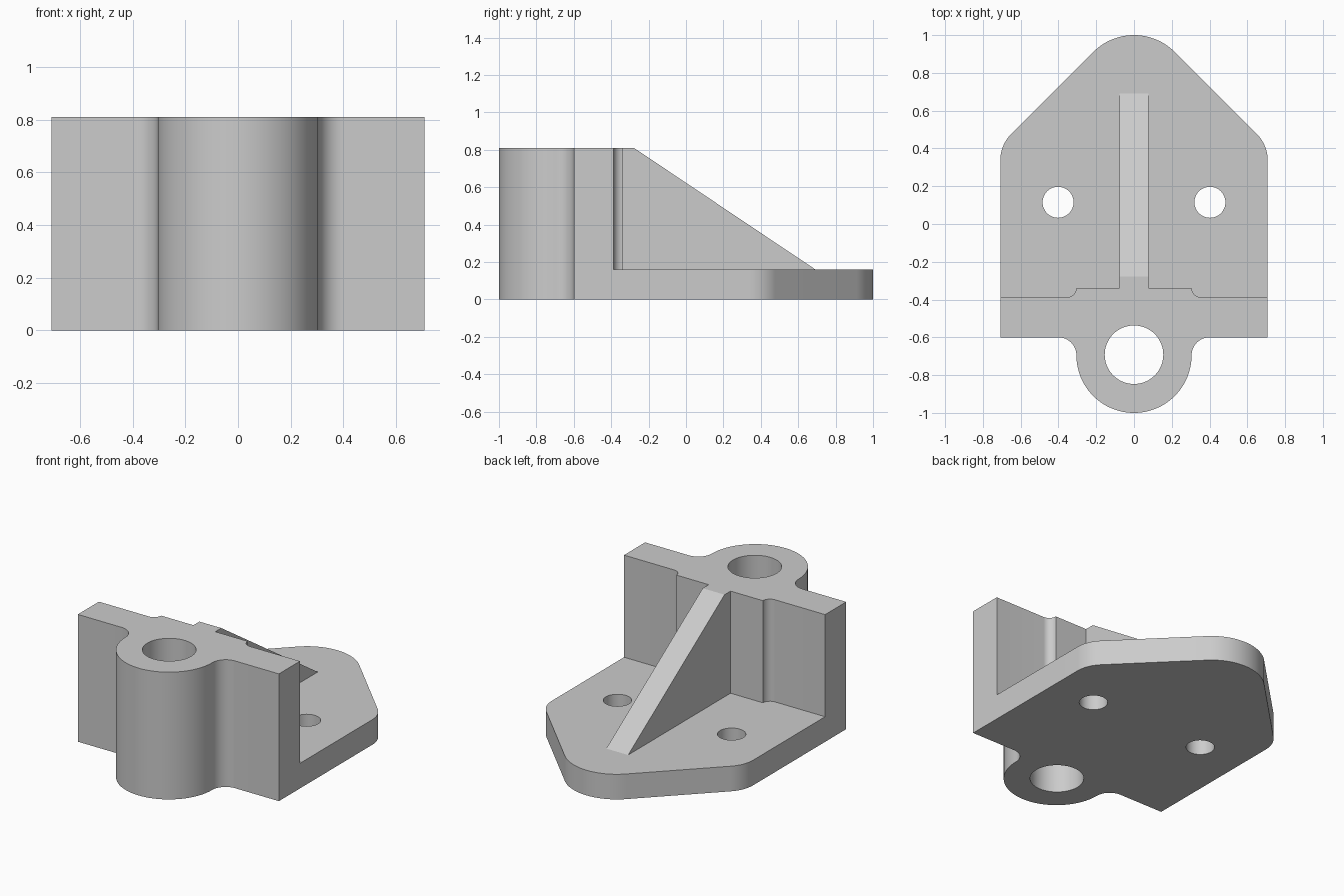
import bpy, bmesh
from math import radians, sin, cos
from mathutils import Vector

old = bpy.data.objects.get("Cube")
if old:
    bpy.data.objects.remove(old, do_unlink=True)

grey = bpy.data.materials.new("plain grey")
grey.use_nodes = True
colour = (0.6, 0.6, 0.6, 1)
grey.diffuse_color = colour
grey.node_tree.nodes["Principled BSDF"].inputs["Base Color"].default_value = colour

WIDE, TOP, BASE = 0.708, 0.81, 0.16
BOSS_Y, BOSS_R, FILLET = -0.695, 0.305, 0.095
BACK_Y, PAD_Y = -0.388, -0.338


def arc(cx, cy, r, start, end, steps=16):
    angles = [radians(start + (end - start) * i / steps) for i in range(steps + 1)]
    return [(cx + r * cos(a), cy + r * sin(a)) for a in angles]


def mirrored(half):
    """Close a right-hand outline with its mirror image, skipping repeats."""
    outline = []
    for x, y in half + [(-x, y) for x, y in reversed(half)]:
        p = Vector((x, y))
        if all((p - q).length > 1e-5 for q in outline):
            outline.append(p)
    return outline


def prism(name, points, direction):
    """Solid made by sweeping a flat 3D outline along a direction."""
    bm = bmesh.new()
    face = bm.faces.new([bm.verts.new(p) for p in points])
    swept = bmesh.ops.extrude_face_region(bm, geom=[face], use_keep_orig=True)
    verts = [v for v in swept["geom"] if isinstance(v, bmesh.types.BMVert)]
    bmesh.ops.translate(bm, verts=verts, vec=direction)
    bmesh.ops.recalc_face_normals(bm, faces=bm.faces)
    mesh = bpy.data.meshes.new(name)
    bm.to_mesh(mesh)
    bm.free()
    mesh.materials.append(grey)
    obj = bpy.data.objects.new(name, mesh)
    bpy.context.collection.objects.link(obj)
    return obj


def upright(name, outline, z0, z1):
    return prism(name, [(x, y, z0) for x, y in outline], (0, 0, z1 - z0))


def combine(body, tool, operation):
    mod = body.modifiers.new(operation, "BOOLEAN")
    mod.operation, mod.solver, mod.object = operation, "EXACT", tool
    bpy.context.view_layer.objects.active = body
    bpy.ops.object.modifier_apply(modifier=mod.name)
    bpy.data.objects.remove(tool, do_unlink=True)


# Upright wall with the round boss in front and the thicker pad behind
wall_half = (arc(0, BOSS_Y, BOSS_R, -90, 0, 28)
             + arc(BOSS_R + FILLET, BOSS_Y, FILLET, 180, 90)
             + [(WIDE, BOSS_Y + FILLET), (WIDE, BACK_Y)]
             + arc(0.355, PAD_Y, PAD_Y - BACK_Y, 270, 180, 10))
bracket = upright("bracket", mirrored(wall_half), 0, TOP)

# Base plate tapering to a rounded tip
base_half = ([(WIDE, -0.5)]
             + arc(WIDE - 0.2, 0.336, 0.2, 0, 45)
             + arc(0, 0.695, BOSS_R, 45, 90))
combine(bracket, upright("base_plate", mirrored(base_half), 0, BASE), "UNION")

# Sloping rib along the centre line
rib_side = [(-0.4, 0.1), (-0.4, TOP), (-0.278, TOP), (0.692, BASE), (0.692, 0.1)]
combine(bracket, prism("rib", [(-0.077, y, z) for y, z in rib_side], (0.154, 0, 0)), "UNION")

# Boss bore and the two bolt holes
for x, y, r in ((0, -0.692, 0.155), (-0.402, 0.115, 0.082), (0.402, 0.115, 0.082)):
    hole = upright("hole", arc(x, y, r, 0, 360, 64)[:-1], -0.2, 1)
    combine(bracket, hole, "DIFFERENCE")

# Tidy the flat faces and shade the curves
bm = bmesh.new()
bm.from_mesh(bracket.data)
bmesh.ops.remove_doubles(bm, verts=bm.verts, dist=1e-5)
bmesh.ops.dissolve_limit(bm, angle_limit=radians(0.3), verts=bm.verts, edges=bm.edges)
bm.to_mesh(bracket.data)
bm.free()
bpy.ops.object.select_all(action="DESELECT")
bracket.select_set(True)
bpy.context.view_layer.objects.active = bracket
bpy.ops.object.shade_smooth_by_angle(angle=radians(30))
